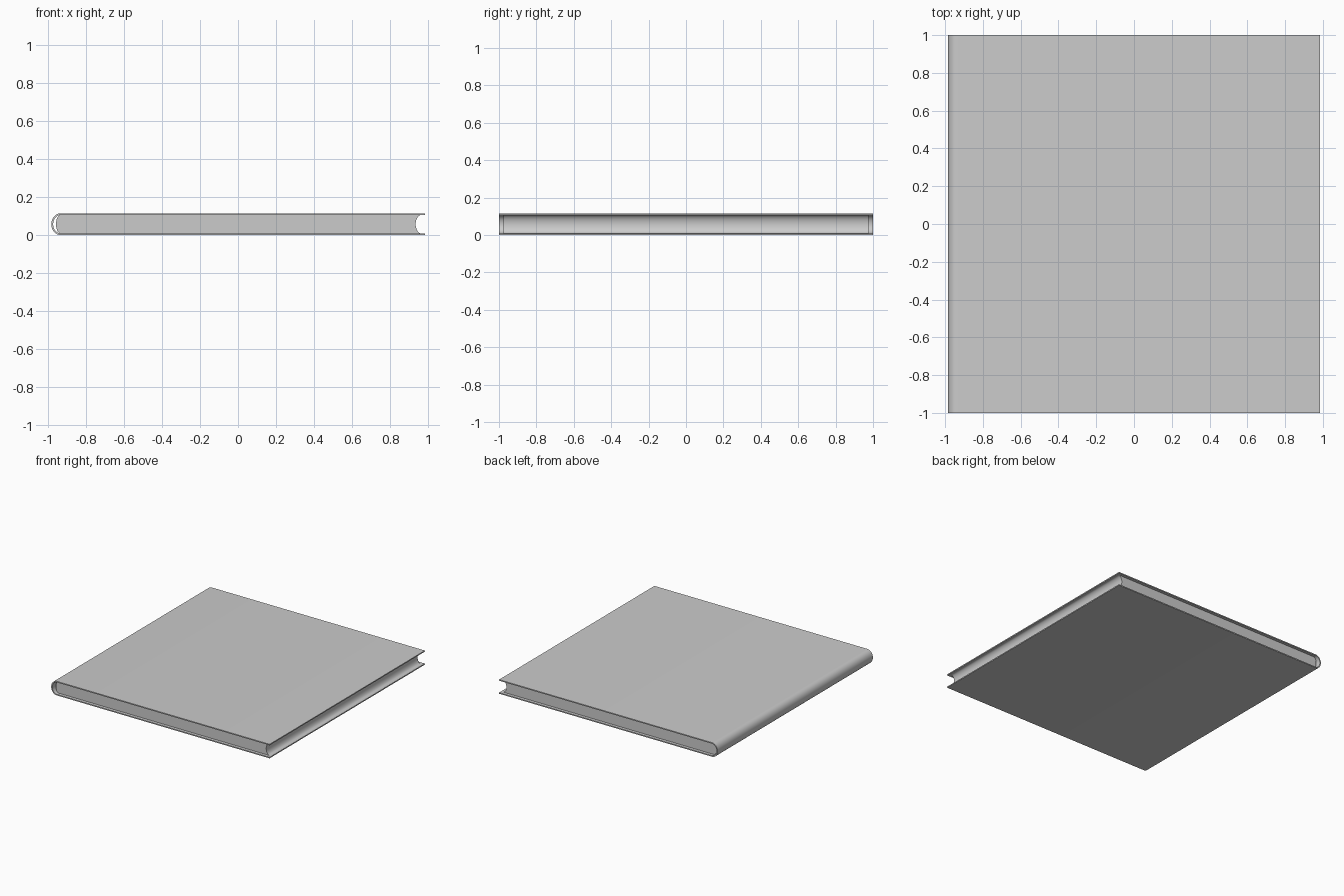
import bpy, bmesh, math

if "Cube" in bpy.data.objects:
    bpy.data.objects.remove(bpy.data.objects["Cube"])

MID = 0.0575  # mid height of the book


def arc(cx, rx, rz, n=16):
    """Half ellipse bulging to -x, from top to bottom."""
    return [(cx - rx * math.sin(math.pi * i / n), MID + rz * math.cos(math.pi * i / n))
            for i in range(n + 1)]


def extrude_profile(name, points, half_depth):
    """Closed xz profile extruded symmetrically along y."""
    bm = bmesh.new()
    face = bm.faces.new([bm.verts.new((x, -half_depth, z)) for x, z in points])
    ext = bmesh.ops.extrude_face_region(bm, geom=[face])
    verts = [v for v in ext["geom"] if isinstance(v, bmesh.types.BMVert)]
    bmesh.ops.translate(bm, verts=verts, vec=(0, 2 * half_depth, 0))
    bmesh.ops.recalc_face_normals(bm, faces=bm.faces)
    mesh = bpy.data.meshes.new(name)
    bm.to_mesh(mesh)
    bm.free()
    obj = bpy.data.objects.new(name, mesh)
    bpy.context.collection.objects.link(obj)
    bpy.ops.object.select_all(action='DESELECT')
    obj.select_set(True)
    bpy.context.view_layer.objects.active = obj
    bpy.ops.object.shade_smooth_by_angle(angle=math.radians(35))
    return obj


# Cover: two boards joined by a rounded spine
outer = arc(-0.935, 0.05, MID)
inner = arc(-0.935, 0.04, MID - 0.009)
cover = ([(0.985, 2 * MID)] + outer + [(0.985, 0.0), (0.985, 0.009)]
         + inner[::-1] + [(0.985, 2 * MID - 0.009)])
extrude_profile("cover", cover, 1.0)

# Page block: rounded at the spine, hollowed at the fore edge
page_rz = MID - 0.0085
pages = arc(-0.935, 0.025, page_rz) + arc(0.967, 0.03, page_rz)[::-1]
extrude_profile("pages", pages, 0.975)
